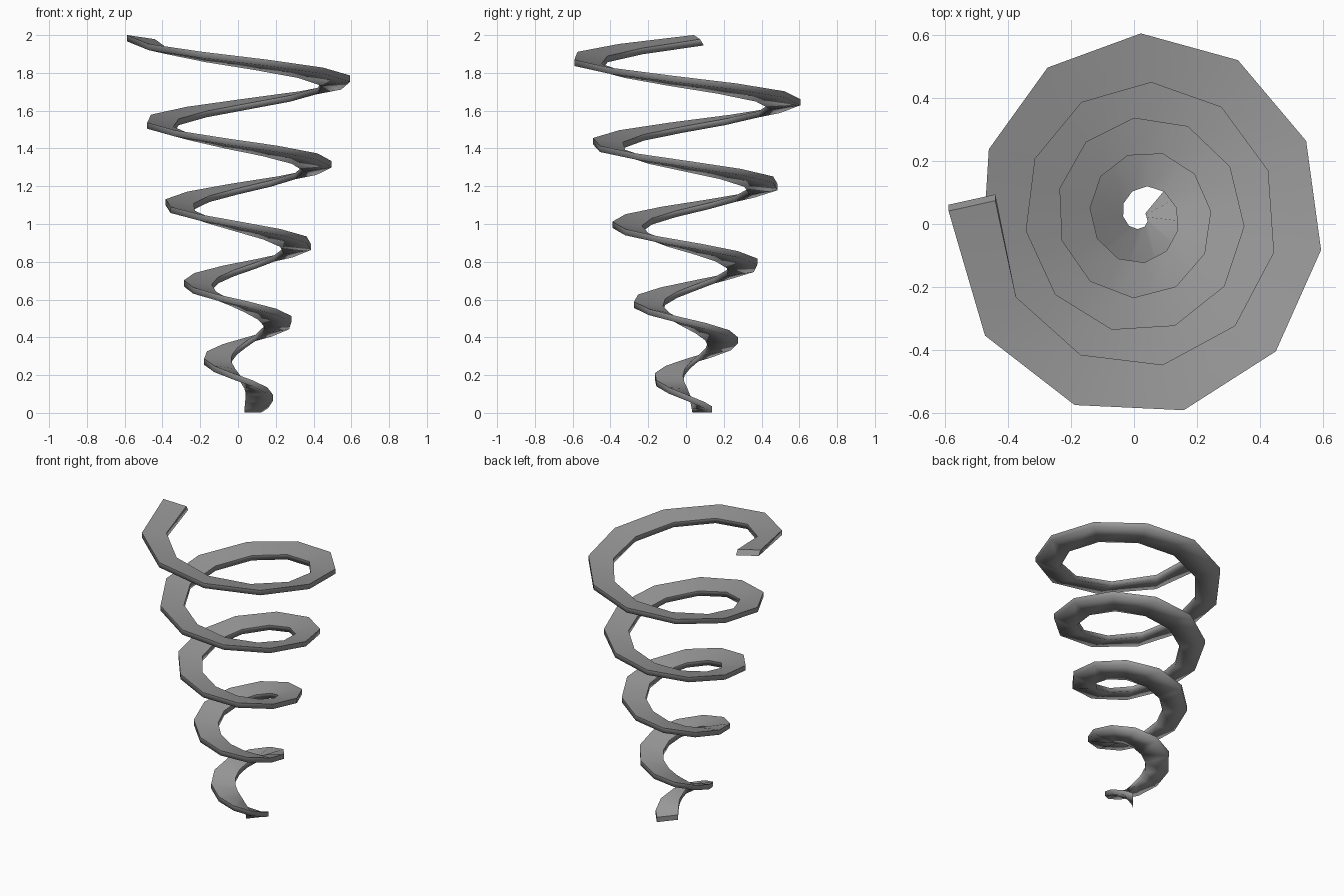
import bpy, bmesh, math

if "Cube" in bpy.data.objects:
    bpy.data.objects.remove(bpy.data.objects["Cube"])

AX, AY = 0.027, 0.025            # spiral axis (bounds are centred on the origin)
SX, SY = 0.985, 1.045            # coils are slightly oval
START, END = 48.0, -1622.3       # degrees, climbing clockwise
THICK, WIDTH = 0.033, 0.148

# Angles of the cross-sections: even facets with trimmed ends
angles = [START] + [60.5 - 33.57 * n for n in range(1, 50)] + [END]


def section(i, a):
    """Four corners of the flat band: outer top, outer bottom, inner bottom, inner top."""
    t = (START - a) / (START - END)
    last = i == len(angles) - 1
    r = 0.145 + 0.49 * t
    if last:
        r *= 0.985
    w = min(WIDTH, r - 0.012)
    z = 0.018 + 1.955 * t - 0.04 * math.sin(math.pi * t)
    tilt = 0.022 * min(1.0, t * 6)          # outer edge sits slightly higher
    ao, ai = math.radians(a), math.radians(a - 4.5)
    lean = 0.01 if last else 0.0            # top end face leans back

    def point(rad, ang, h, dy):
        return (AX + SX * rad * math.cos(ang), AY + SY * rad * math.sin(ang) + dy, h)

    zo, zi, h = z + tilt / 2, z - tilt / 2, THICK / 2
    return [point(r, ao, zo + h, -lean), point(r, ao, zo - h, lean),
            point(r - w, ai, zi - h, lean), point(r - w, ai, zi + h, -lean)]


# Conical spiral band
bm = bmesh.new()
rings = [[bm.verts.new(p) for p in section(i, a)] for i, a in enumerate(angles)]
for a, b in zip(rings, rings[1:]):
    for k in range(4):
        bm.faces.new((a[k], a[(k + 1) % 4], b[(k + 1) % 4], b[k]))
caps = [bm.faces.new(rings[0]), bm.faces.new(rings[-1])]
bmesh.ops.recalc_face_normals(bm, faces=bm.faces)

# Smooth shading, with sharp rims along the top face and at both ends
for f in bm.faces:
    f.smooth = True
for a, b in zip(rings, rings[1:]):
    for k in (0, 3):
        bm.edges.get((a[k], b[k])).smooth = False
for c in caps:
    for e in c.edges:
        e.smooth = False

mesh = bpy.data.meshes.new("spiral_band")
bm.to_mesh(mesh)
bm.free()
band = bpy.data.objects.new("spiral_band", mesh)
bpy.context.collection.objects.link(band)

# Dark grey metal
mat = bpy.data.materials.new("dark_grey")
mat.diffuse_color = (0.31, 0.31, 0.31, 1)
mat.use_nodes = True
mat.node_tree.nodes["Principled BSDF"].inputs["Base Color"].default_value = mat.diffuse_color
mesh.materials.append(mat)
